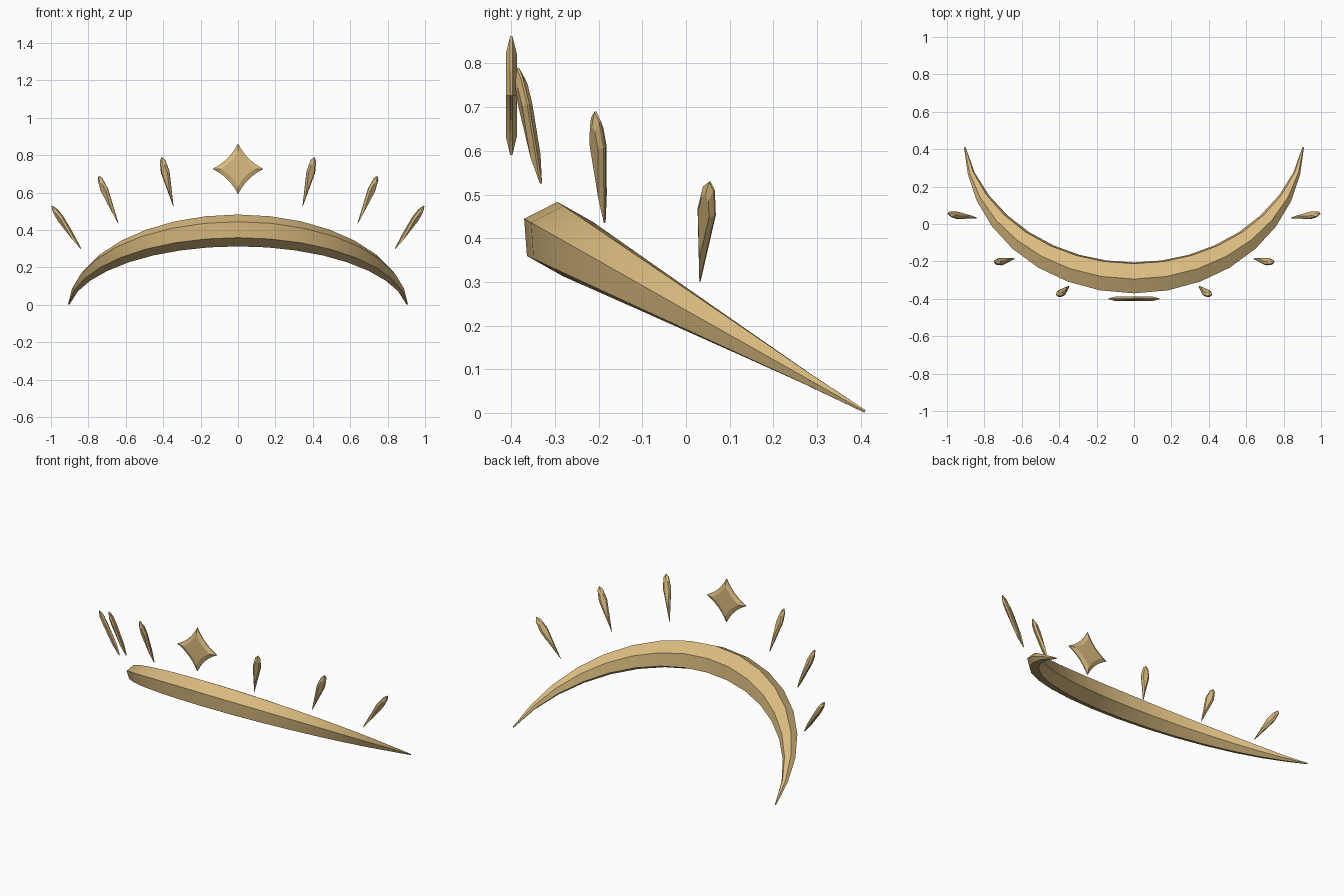
import bpy, bmesh, math
from mathutils import Vector

if "Cube" in bpy.data.objects:
    bpy.data.objects.remove(bpy.data.objects["Cube"])

gold = bpy.data.materials.new("pale gold")
gold.diffuse_color = (0.70, 0.50, 0.215, 1)
gold.use_nodes = True
gold.node_tree.nodes["Principled BSDF"].inputs["Base Color"].default_value = gold.diffuse_color


def make_object(name, bm, smooth_angle=None):
    bmesh.ops.recalc_face_normals(bm, faces=bm.faces)
    mesh = bpy.data.meshes.new(name)
    bm.to_mesh(mesh)
    bm.free()
    mesh.materials.append(gold)
    ob = bpy.data.objects.new(name, mesh)
    bpy.context.collection.objects.link(ob)
    if smooth_angle:
        bpy.ops.object.select_all(action='DESELECT')
        ob.select_set(True)
        bpy.context.view_layer.objects.active = ob
        bpy.ops.object.shade_smooth_by_angle(angle=math.radians(smooth_angle))
    return ob


def skin(rings):
    """Closed solid through a list of equal-length point rings, capped at both ends."""
    bm = bmesh.new()
    loops = [[bm.verts.new(p) for p in ring] for ring in rings]
    n = len(loops[0])
    for a, b in zip(loops, loops[1:]):
        for i in range(n):
            j = (i + 1) % n
            bm.faces.new((a[i], a[j], b[j], b[i]))
    bm.faces.new(loops[0])
    bm.faces.new(loops[-1])
    return bm


def gem(outline, pivot, inset, depth, place):
    """Flat gem: full outline at mid depth, smaller flat faces front and back."""
    rings = []
    for s, d in ((inset, -depth), (1, -depth * 0.2), (1, depth * 0.2), (inset, depth)):
        rings.append([place(pivot[0] + (u - pivot[0]) * s,
                            pivot[1] + (v - pivot[1]) * s, d) for u, v in outline])
    return skin(rings)


# tapered hexagonal crescent band on a tilted circle
R, SWEEP, SEGS = 0.911, math.radians(83.1), 16
tilt = Vector((0, 0.870, -0.492))      # in-plane direction towards the back
normal = Vector((0, 0.492, 0.870))
start = Vector((0, -0.288, 0.398))
rings = []
for i in range(SEGS + 1):
    a = SWEEP * (2 * i / SEGS - 1)
    c = start + Vector((R * math.sin(a), 0, 0)) + tilt * R * (1 - math.cos(a))
    radial = Vector((math.sin(a), 0, 0)) - tilt * math.cos(a)
    s = max((0.41 - c.y) / 0.698, 0.045)
    rings.append([c + radial * 0.095 * s * math.cos(k * math.pi / 3)
                  + normal * 0.082 * s * math.sin(k * math.pi / 3) for k in range(6)])
make_object("crescent_band", skin(rings), 30)

# four-pointed star with concave sides
star, H, K = [], 0.136, 0.33
for q in range(4):
    ca, sa = round(math.cos(q * math.pi / 2)), round(math.sin(q * math.pi / 2))
    for i in range(6):
        t = i / 6
        x = H * ((1 - t) ** 2 + 2 * t * (1 - t) * K)
        y = H * (t * t + 2 * t * (1 - t) * K)
        star.append((x * ca - y * sa, x * sa + y * ca))
make_object("centre_star", gem(star, (0, 0), 0.7, 0.0125,
                               lambda u, v, d: Vector((u, -0.4 + d, 0.727 + v))))

# three floating rays on each side: angle around band, base, tip
rays = [(22, (0.345, -0.332, 0.525), (0.408, -0.385, 0.79)),
        (45, (0.640, -0.186, 0.435), (0.745, -0.208, 0.69)),
        (67, (0.840, 0.032, 0.300), (0.995, 0.054, 0.53))]
shape = [(0, 0), (0.024, 0.70), (0.015, 0.93), (0, 1), (-0.015, 0.93), (-0.024, 0.70)]
for n, (deg, base, tip) in enumerate(rays, 1):
    for side, label in ((1, "right"), (-1, "left")):
        b, t = Vector(base), Vector(tip)
        a = math.radians(deg)
        axis = t - b
        tangent = Vector((math.cos(a), 0, 0)) + tilt * math.sin(a)
        up = axis.normalized()
        tangent = (tangent - up * tangent.dot(up)).normalized()
        out = up.cross(tangent)

        def place(u, v, d):
            p = b + axis * v + tangent * u + out * d
            return Vector((p.x * side, p.y, p.z))
        make_object(f"ray_{n}_{label}", gem(shape, (0, 0.68), 0.65, 0.0125, place))
